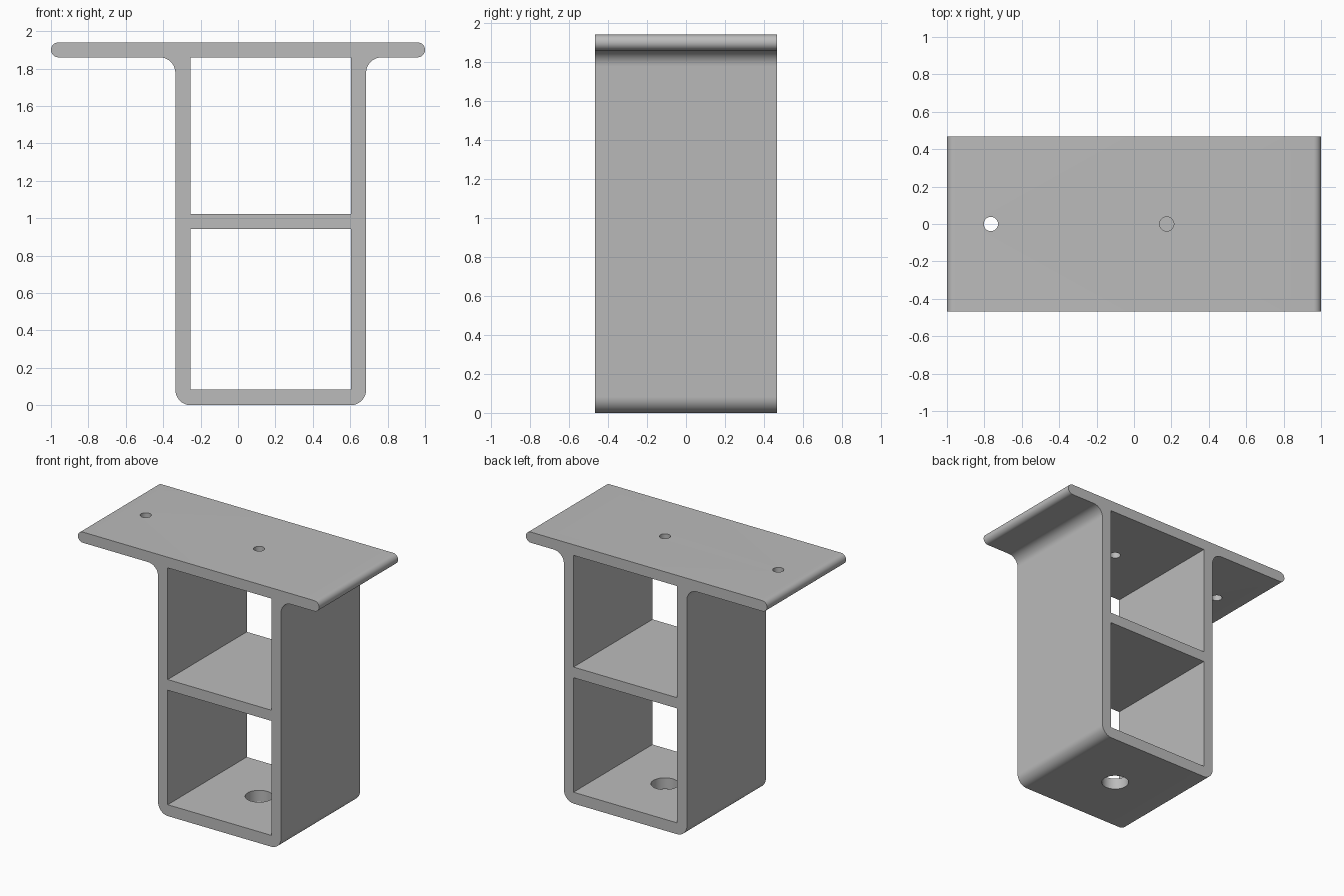
import bpy
import bmesh
from math import pi, cos, sin, radians

cube = bpy.data.objects.get("Cube")
if cube:
    bpy.data.objects.remove(cube)

DEPTH = 0.936                  # front to back
LEFT, RIGHT = -0.335, 0.685    # outer faces of the box
TOP, UNDER = 1.94, 1.86        # flange faces
WALL, R = 0.08, 0.083          # wall thickness, corner radius
MID = (LEFT + RIGHT) / 2

grey = bpy.data.materials.new("plain grey")
grey.use_nodes = True
colour = (0.5, 0.5, 0.5, 1)
grey.diffuse_color = colour
grey.node_tree.nodes["Principled BSDF"].inputs["Base Color"].default_value = colour


def arc(cx, cz, r, start, end, steps=10):
    angles = [radians(start + (end - start) * i / steps) for i in range(steps + 1)]
    return [(cx + r * cos(a), cz + r * sin(a)) for a in angles]


def prism(name, outline, depth):
    """Extrude an x-z outline evenly about y = 0."""
    bm = bmesh.new()
    face = bm.faces.new([bm.verts.new((x, -depth / 2, z)) for x, z in outline])
    extruded = bmesh.ops.extrude_face_region(bm, geom=[face])["geom"]
    verts = [v for v in extruded if isinstance(v, bmesh.types.BMVert)]
    bmesh.ops.translate(bm, verts=verts, vec=(0, depth, 0))
    bmesh.ops.recalc_face_normals(bm, faces=bm.faces)
    mesh = bpy.data.meshes.new(name)
    bm.to_mesh(mesh)
    bm.free()
    mesh.materials.append(grey)
    obj = bpy.data.objects.new(name, mesh)
    bpy.context.collection.objects.link(obj)
    return obj


def opening(name, bottom, top):
    l, r = LEFT + WALL, RIGHT - WALL
    return prism(name, [(l, bottom), (r, bottom), (r, top), (l, top)], DEPTH * 2)


def drill(name, x, z, radius):
    bpy.ops.mesh.primitive_cylinder_add(vertices=40, radius=radius, depth=0.3, location=(x, 0, z))
    obj = bpy.context.object
    obj.name = name
    obj.data.materials.append(grey)
    return obj


# Bracket outline: box with rounded base, filleted into a round-ended flange
tip = (TOP - UNDER) / 2
outline = (
    arc(LEFT + R, R, R, 180, 270)
    + arc(RIGHT - R, R, R, 270, 360)
    + arc(RIGHT + R, UNDER - R, R, 180, 90)
    + arc(1 - tip, TOP - tip, tip, -90, 90, 16)
    + arc(tip - 1, TOP - tip, tip, 90, 270, 16)
    + arc(LEFT - R, UNDER - R, R, 90, 0)
)
bracket = prism("shelf_bracket", outline, DEPTH)

# Two compartments, two screw holes and a wide access hole in the base
cutters = [
    opening("lower_opening", 0.085, 0.943),
    opening("upper_opening", 1.023, UNDER),
    drill("flange_screw_hole", -0.765, TOP - tip, 0.038),
    drill("centre_screw_hole", MID, TOP - tip, 0.038),
    drill("base_access_hole", MID, 0.04, 0.095),
]
for cutter in cutters:
    cutter.hide_render = True
    mod = bracket.modifiers.new(cutter.name, "BOOLEAN")
    mod.operation = "DIFFERENCE"
    mod.solver = "EXACT"
    mod.object = cutter

# Apply the cuts, then drop the cutters
bpy.ops.object.select_all(action="DESELECT")
bracket.select_set(True)
bpy.context.view_layer.objects.active = bracket
for mod in list(bracket.modifiers):
    bpy.ops.object.modifier_apply(modifier=mod.name)
for cutter in cutters:
    bpy.data.objects.remove(cutter)

bpy.ops.object.shade_smooth_by_angle(angle=radians(30))
